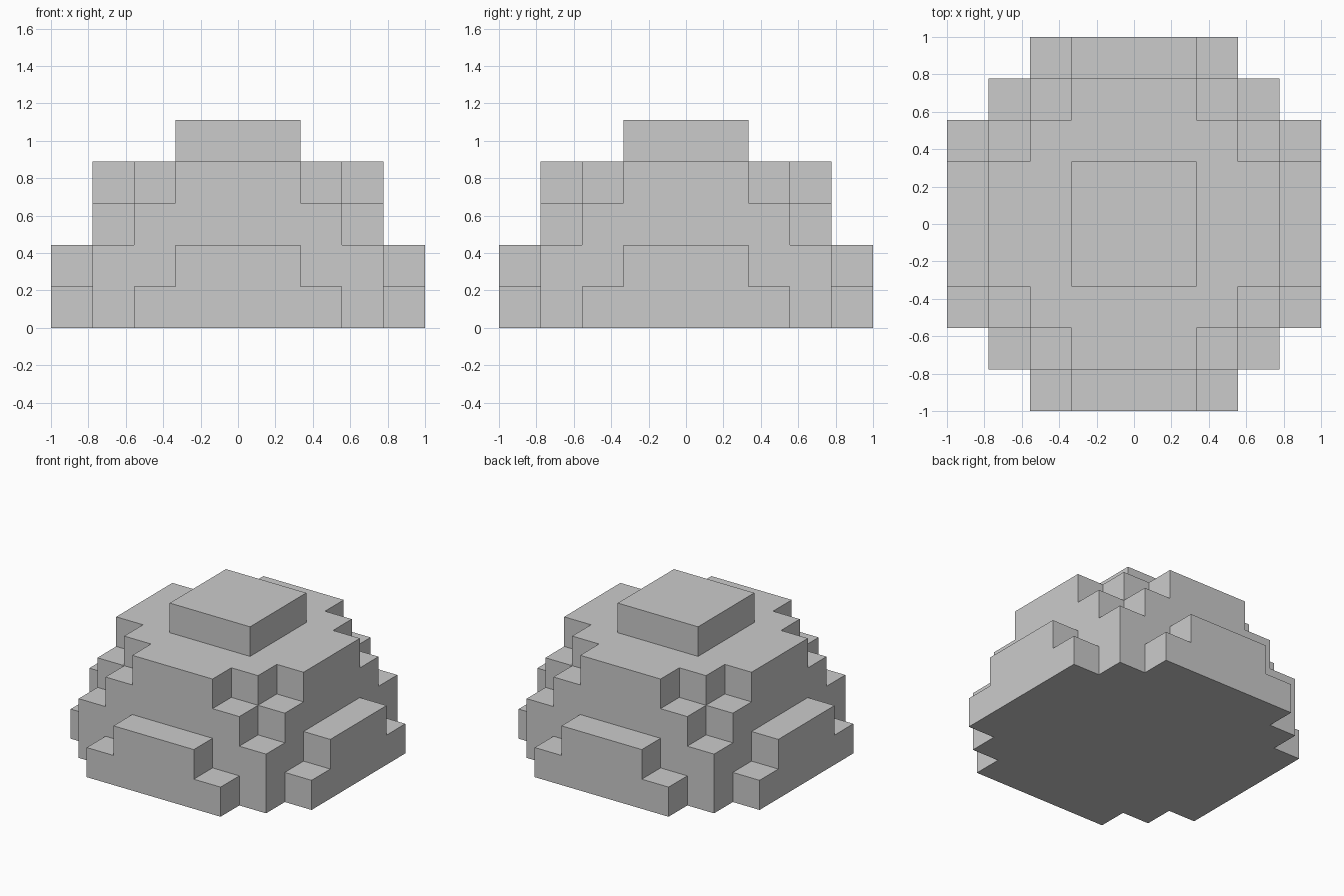
import bpy
import bmesh
from mathutils import Vector

if "Cube" in bpy.data.objects:
    bpy.data.objects.remove(bpy.data.objects["Cube"])

S = 2 / 9  # block size

# Each layer, bottom to top: half-width in blocks for rows |y| = 0, 1, 2...
LAYERS = [
    [4, 4, 4, 3, 2],
    [4, 4, 3, 3, 1],
    [3, 3, 3, 2],
    [3, 3, 2, 1],
    [1, 1],
]


def filled(x, y, z):
    return (0 <= z < len(LAYERS) and abs(y) < len(LAYERS[z])
            and abs(x) <= LAYERS[z][abs(y)])


def add_block_side(bm, centre, axis, sign):
    """Add one outward-facing square of a block."""
    n, u, v = Vector(), Vector(), Vector()
    n[axis], u[(axis + 1) % 3], v[(axis + 2) % 3] = sign, sign, 1
    corners = [(-1, -1), (1, -1), (1, 1), (-1, 1)]
    bm.faces.new([bm.verts.new((centre + (n + u * a + v * b) / 2) * S)
                  for a, b in corners])


# Skin of the stepped dome: only the exposed block sides
bm = bmesh.new()
for z in range(5):
    for x in range(-4, 5):
        for y in range(-4, 5):
            if not filled(x, y, z):
                continue
            for axis in range(3):
                for sign in (-1, 1):
                    near = [x, y, z]
                    near[axis] += sign
                    if not filled(*near):
                        add_block_side(bm, Vector((x, y, z + 0.5)), axis, sign)

# Weld the squares and merge the flat areas
bmesh.ops.remove_doubles(bm, verts=bm.verts, dist=0.001)
bmesh.ops.dissolve_limit(bm, angle_limit=0.01, verts=bm.verts, edges=bm.edges)
mesh = bpy.data.meshes.new("stepped_dome")
bm.to_mesh(mesh)
bm.free()
bpy.context.collection.objects.link(bpy.data.objects.new("stepped_dome", mesh))
